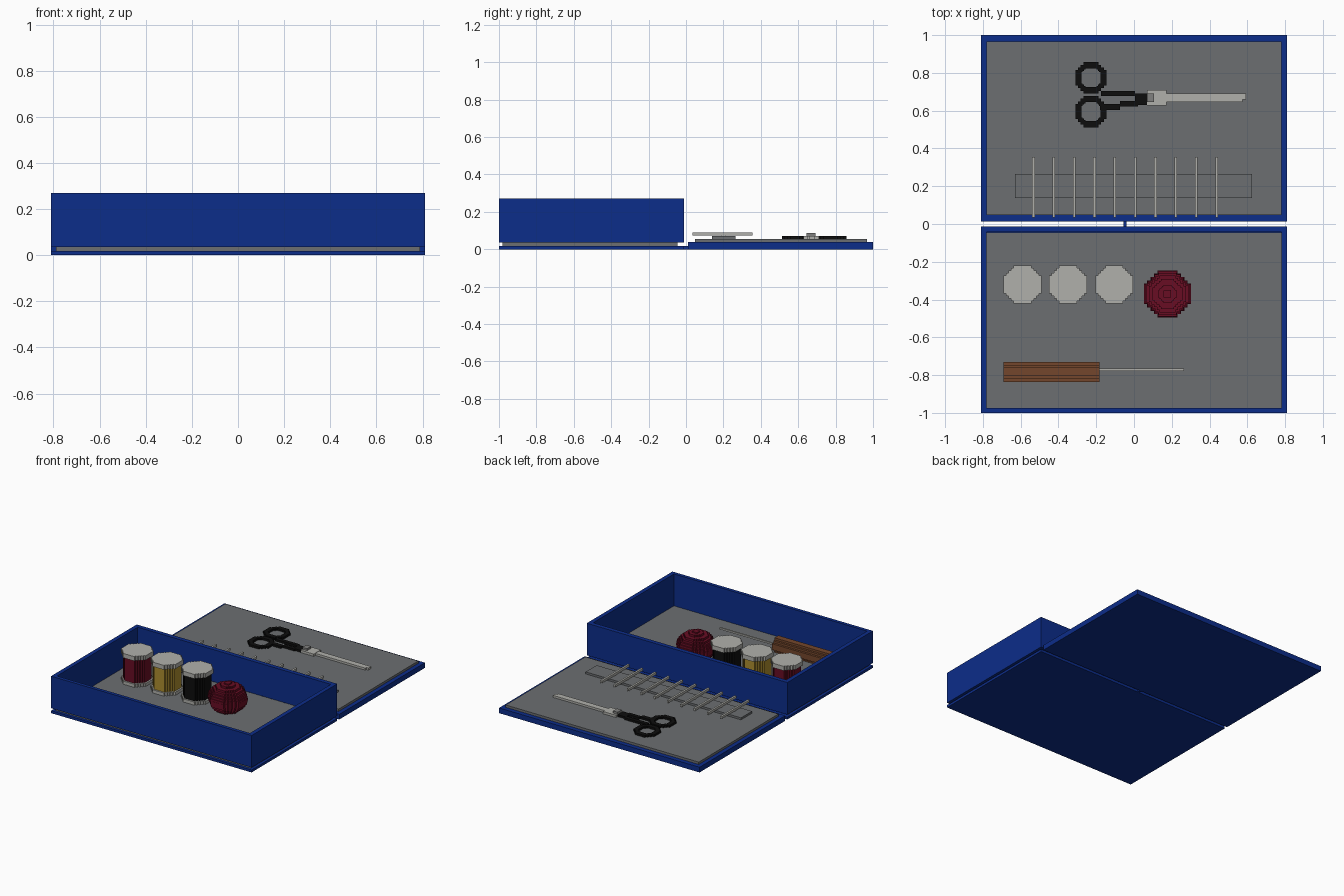
import bpy, bmesh, math

if "Cube" in bpy.data.objects:
    bpy.data.objects.remove(bpy.data.objects["Cube"])


def material(name, rgb):
    m = bpy.data.materials.new(name)
    m.diffuse_color = (*rgb, 1)
    m.use_nodes = True
    m.node_tree.nodes["Principled BSDF"].inputs["Base Color"].default_value = m.diffuse_color
    return m


BLUE = material("blue", (0.0037, 0.026, 0.255))
GREY = material("lining grey", (0.15, 0.158, 0.165))
LIGHT = material("pale metal", (0.434, 0.434, 0.407))
STEEL = material("pivot grey", (0.22, 0.22, 0.215))
BLACK = material("black", (0.004, 0.004, 0.004))
RED = material("dark red", (0.14, 0.004, 0.017))
YELLOW = material("mustard yellow", (0.42, 0.27, 0.028))
BROWN = material("wood brown", (0.175, 0.062, 0.025))


def finish(name, bm, mat):
    bmesh.ops.recalc_face_normals(bm, faces=bm.faces)
    me = bpy.data.meshes.new(name)
    bm.to_mesh(me)
    bm.free()
    me.materials.append(mat)
    ob = bpy.data.objects.new(name, me)
    bpy.context.collection.objects.link(ob)
    return ob


def add_box(bm, x0, x1, y0, y1, z0, z1):
    for v in bmesh.ops.create_cube(bm, size=1)["verts"]:
        v.co = (x1 if v.co.x > 0 else x0, y1 if v.co.y > 0 else y0, z1 if v.co.z > 0 else z0)


def boxes(name, mat, *extents):
    bm = bmesh.new()
    for e in extents:
        add_box(bm, *e)
    return finish(name, bm, mat)


def stepped(r, flat, n):
    """Octagon outline whose slanted sides are n small stairs."""
    s = (r - flat) / n
    quarter = [(flat, r)]
    for k in range(n):
        quarter += [(flat + k * s, r - (k + 1) * s), (flat + (k + 1) * s, r - (k + 1) * s)]
    pts = []
    for _ in range(4):
        pts += quarter
        quarter = [(y, -x) for x, y in quarter]
    return pts


def add_prism(bm, outline, place, a, b, hole=None):
    """Extrude an outline from a to b; place maps (u, v, depth) to a point."""
    def ring(pts, d):
        return [bm.verts.new(place(u, v, d)) for u, v in pts]

    def strip(p, q):
        for i in range(len(p)):
            j = (i + 1) % len(p)
            bm.faces.new((p[i], p[j], q[j], q[i]))
    lo, hi = ring(outline, a), ring(outline, b)
    strip(lo, hi)
    if hole:
        hlo, hhi = ring(hole, a), ring(hole, b)
        strip(hlo, hhi)
        strip(lo, hlo)
        strip(hi, hhi)
    else:
        bm.faces.new(lo)
        bm.faces.new(hi)


def upright(cx, cy):
    return lambda u, v, d: (cx + u, cy + v, d)


def disc(name, mat, cx, cy, r, z0, z1):
    bm = bmesh.new()
    add_prism(bm, stepped(r, r * 0.47, 4), upright(cx, cy), z0, z1)
    return finish(name, bm, mat)


# Open tray: floor, lining and four walls
boxes("tray_floor", BLUE, (-.81, .81, -1, -.012, 0, .018))
boxes("tray_lining", GREY, (-.79, .79, -.98, -.045, .018, .037))
boxes("tray_walls", BLUE,
      (-.81, -.78, -1, -.012, .036, .27), (.78, .81, -1, -.012, .036, .27),
      (-.78, .78, -1, -.975, .036, .27), (-.78, .78, -.043, -.012, .036, .27))

# Lid laid flat behind, with small hinge
boxes("lid", BLUE, (-.81, .81, .012, 1, 0, .038))
boxes("lid_lining", GREY, (-.78, .78, .047, .967, .038, .055))
boxes("hinge", BLUE, (-.055, -.04, -.012, .012, 0, .018))

# Needle holder and row of needles
boxes("needle_pad", GREY, (-.63, .625, .138, .265, .055, .07))
boxes("needles", LIGHT, *[(x - .007, x + .007, .035, .355, .073, .09)
                          for x in (-.532 + i * .1077 for i in range(10))])
boxes("needle_clips", LIGHT, *[(x - .007, x + .007, .19, .21, .07, .073)
                               for x in (-.532 + i * .1077 for i in range(10))])

# Scissors: finger loops, arms, blade and pivot
bm = bmesh.new()
for cy in (.774, .595):
    add_prism(bm, stepped(.083, .04, 3), upright(-.228, cy), .055, .07, stepped(.05, .03, 3))
finish("scissor_loops", bm, BLACK)
boxes("scissor_arms", BLACK,
      (-.175, .005, .677, .705, .055, .07), (.005, .068, .64, .692, .055, .07),
      (-.18, -.075, .603, .635, .055, .07), (-.075, .02, .622, .65, .055, .07),
      (.02, .068, .63, .64, .055, .07))
boxes("scissor_blade", LIGHT,
      (.068, .172, .628, .71, .055, .072), (.172, .575, .647, .69, .055, .07),
      (.575, .592, .66, .69, .055, .07))
boxes("scissor_pivot", STEEL, (.068, .106, .645, .692, .07, .087))

# Thread spools
for label, x, mat in (("red", -.59, RED), ("yellow", -.35, YELLOW), ("black", -.105, BLACK)):
    disc(label + "_spool_base", LIGHT, x, -.32, .1, .037, .06)
    disc(label + "_thread", mat, x, -.32, .088, .06, .23)
    disc(label + "_spool_cap", LIGHT, x, -.32, .1, .23, .262)

# Round pincushion from stacked stepped layers
bm = bmesh.new()
layers, z0, dz = 13, .037, .0155
for i in range(layers):
    t = (2 * i + 1) / layers - 1
    r = .125 * math.sqrt(1 - t * t)
    add_prism(bm, stepped(r, r * .43, 4), upright(.177, -.37), z0 + i * dz, z0 + (i + 1) * dz)
add_prism(bm, stepped(.02, .018, 1), upright(.177, -.37), z0 + layers * dz, z0 + layers * dz + .008)
finish("pincushion", bm, RED)

# Awl: wooden handle along x with thin spike
bm = bmesh.new()
add_prism(bm, stepped(.053, .022, 2), lambda u, v, d: (d, -.783 + u, .09 + v), -.69, -.183)
finish("awl_handle", bm, BROWN)
boxes("awl_spike", LIGHT, (-.183, .265, -.777, -.765, .084, .096))
